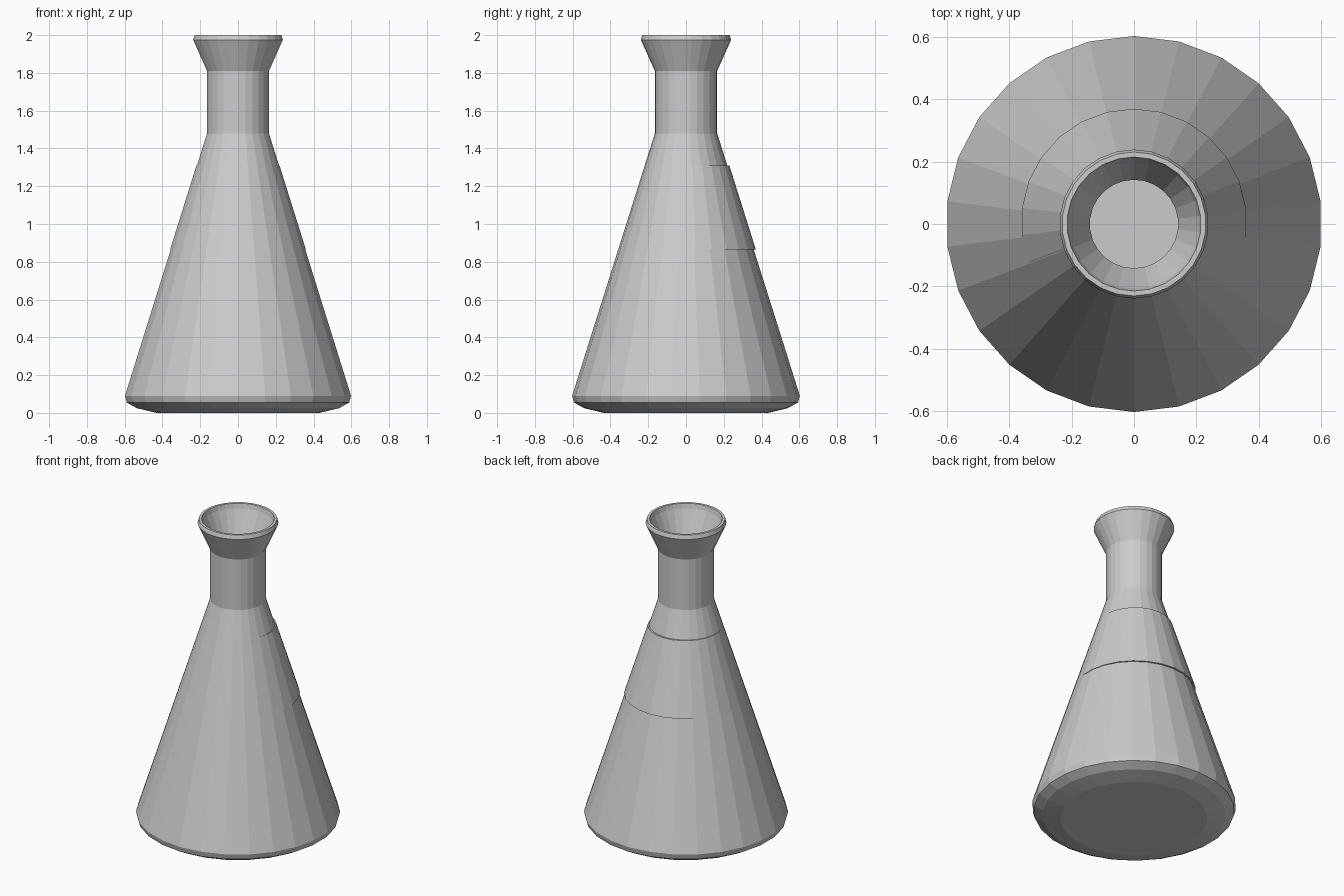
import bpy, bmesh, math

if "Cube" in bpy.data.objects:
    bpy.data.objects.remove(bpy.data.objects["Cube"])

SIDES = 26


def lathe(name, profile, closed=False, y=0.0):
    """Revolve an (r, z) profile around z; r = 0 becomes a single pole vertex."""
    bm = bmesh.new()
    rings = []
    for r, z in profile:
        if r == 0:
            rings.append([bm.verts.new((0, y, z))] * SIDES)
        else:
            rings.append([bm.verts.new((r * math.sin(2 * math.pi * i / SIDES),
                                        y + r * math.cos(2 * math.pi * i / SIDES), z))
                          for i in range(SIDES)])
    pairs = list(zip(rings, rings[1:]))
    if closed:
        pairs.append((rings[-1], rings[0]))
    for a, b in pairs:
        for i in range(SIDES):
            j = (i + 1) % SIDES
            corners = list(dict.fromkeys((a[i], a[j], b[j], b[i])))
            bm.faces.new(corners)
    bmesh.ops.recalc_face_normals(bm, faces=bm.faces)
    mesh = bpy.data.meshes.new(name)
    bm.to_mesh(mesh)
    bm.free()
    obj = bpy.data.objects.new(name, mesh)
    bpy.context.collection.objects.link(obj)
    return obj


# Hollow conical glass: outside from base to lip, then back down the inside
lathe("flask_body", [
    (0, 0.005), (0.22, 0.003), (0.435, 0.0), (0.54, 0.025), (0.593, 0.055),
    (0.603, 0.09), (0.165, 1.48), (0.165, 1.81), (0.239, 1.975),
    (0.231, 2.0), (0.215, 2.0), (0.208, 1.97), (0.142, 1.81),
    (0.142, 1.475), (0.575, 0.10), (0.54, 0.06), (0.42, 0.03), (0, 0.03),
])


# Wrap-around label: a thin conical band nudged back so its ends sink into the glass
def cone_radius(z):
    return 0.603 + (0.165 - 0.603) * (z - 0.09) / (1.48 - 0.09)


low, high = 0.865, 1.31
lathe("label_band", [
    (cone_radius(low) + 0.003, low), (cone_radius(high) + 0.003, high),
    (cone_radius(high) - 0.008, high), (cone_radius(low) - 0.008, low),
], closed=True, y=0.008)
